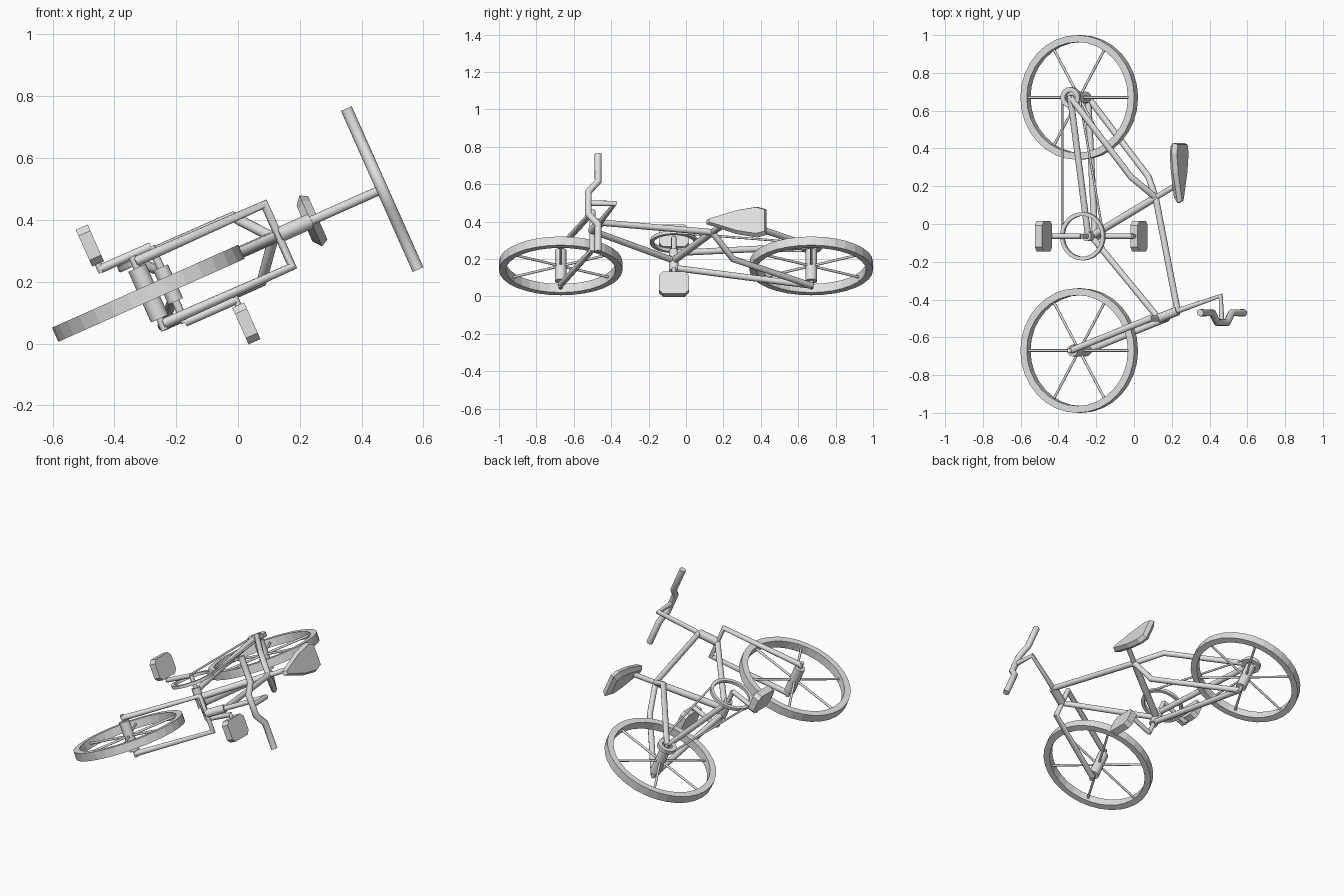
import bpy, bmesh
from math import radians, sin, cos, tau
from mathutils import Matrix, Vector

if "Cube" in bpy.data.objects:
    bpy.data.objects.remove(bpy.data.objects["Cube"], do_unlink=True)

# The bike is modelled upright (x across, y along, z up from axle height), then laid over
LEAN = Matrix.Translation((-0.29, 0, 0.163)) @ Matrix.Rotation(radians(66), 4, 'Y')
TUBE = 0.017

grey = bpy.data.materials.new("light grey")
grey.use_nodes = True
grey.diffuse_color = (0.75, 0.75, 0.75, 1)
grey.node_tree.nodes["Principled BSDF"].inputs["Base Color"].default_value = (0.75, 0.75, 0.75, 1)


def finish(obj, smooth=False):
    obj.data.materials.append(grey)
    obj.matrix_world = LEAN
    if smooth:
        bpy.ops.object.select_all(action='DESELECT')
        obj.select_set(True)
        bpy.context.view_layer.objects.active = obj
        bpy.ops.object.shade_smooth_by_angle(angle=radians(40))
    return obj


def from_bmesh(name, bm, smooth=False):
    bmesh.ops.recalc_face_normals(bm, faces=bm.faces)
    mesh = bpy.data.meshes.new(name)
    bm.to_mesh(mesh)
    bm.free()
    obj = bpy.data.objects.new(name, mesh)
    bpy.context.collection.objects.link(obj)
    return finish(obj, smooth)


def tube(name, points, radius=TUBE):
    curve = bpy.data.curves.new(name, 'CURVE')
    curve.dimensions = '3D'
    curve.bevel_depth = radius
    curve.bevel_resolution = 4
    curve.use_fill_caps = True
    spline = curve.splines.new('POLY')
    spline.points.add(len(points) - 1)
    for p, co in zip(spline.points, points):
        p.co = (*co, 1)
    obj = bpy.data.objects.new(name, curve)
    bpy.context.collection.objects.link(obj)
    bpy.ops.object.select_all(action='DESELECT')
    obj.select_set(True)
    bpy.context.view_layer.objects.active = obj
    bpy.ops.object.convert(target='MESH')
    return finish(bpy.context.view_layer.objects.active, True)


def ring(name, centre, inner, outer, width, sides=32):
    """Flat band with a rectangular section, turned about the x axis."""
    bm = bmesh.new()
    c = Vector(centre)
    section = [(-width, inner), (width, inner), (width, outer), (-width, outer)]
    loops = []
    for i in range(sides):
        a = tau * i / sides
        loops.append([bm.verts.new(c + Vector((x, r * cos(a), r * sin(a)))) for x, r in section])
    for i in range(sides):
        p, q = loops[i], loops[(i + 1) % sides]
        for j in range(4):
            k = (j + 1) % 4
            bm.faces.new((p[j], p[k], q[k], q[j]))
    return from_bmesh(name, bm)


# Wheels with hubs and six spokes
for end, y in (("front", -0.67), ("rear", 0.67)):
    ring(end + "_rim", (0, y, 0), 0.293, 0.33, 0.025)
    tube(end + "_hub", [(-0.09, y, 0), (0.09, y, 0)], 0.031)
    tube(end + "_axle", [(-0.13, y, 0), (0.13, y, 0)], 0.012)
    for i in range(3):
        d = Vector((0, sin(tau * i / 6), cos(tau * i / 6))) * 0.3
        hub = Vector((0, y, 0))
        tube(f"{end}_spokes_{i + 1}", [hub - d, hub + d], 0.007)

# Frame
bracket = Vector((0, -0.065, 0.07))
crown = (0, -0.50, 0.46)
head_top = (0, -0.46, 0.57)
cluster = (0, 0.14, 0.443)
tube("head_tube", [crown, head_top], 0.025)
tube("top_tube", [head_top, cluster])
tube("down_tube", [bracket, crown])
tube("seat_tube", [bracket, cluster], 0.02)
tube("seat_post", [cluster, (0, 0.21, 0.57)], 0.015)
tube("bottom_bracket", [bracket - Vector((0.06, 0, 0)), bracket + Vector((0.06, 0, 0))], 0.026)

# Rear stays
for side, s in (("left", 1), ("right", -1)):
    tube(side + "_seat_stay", [cluster, (s * 0.115, 0.25, 0.35), (s * 0.115, 0.67, 0)])
    tube(side + "_chain_stay", [(s * 0.045, -0.05, 0.07), (s * 0.115, 0.67, 0)])

# Fork
tube("fork", [(-0.11, -0.67, 0), (-0.11, -0.50, 0.46), (0.11, -0.50, 0.46), (0.11, -0.67, 0)])

# Stem and handlebar
tube("stem", [head_top, (0, -0.38, 0.82), (0, -0.515, 0.825)], 0.015)
half = [(0.285, -0.47), (0.125, -0.47), (0.065, -0.522)]
bar = [(-x, y, 0.828) for x, y in half] + [(x, y, 0.828) for x, y in reversed(half)]
tube("handlebar", bar, 0.019)

# Drivetrain
ring("chainring", bracket + Vector((-0.11, 0, 0)), 0.108, 0.128, 0.009)
ring("sprocket", (-0.11, 0.67, 0), 0.03, 0.055, 0.012, 20)
tube("upper_chain", [(-0.11, -0.065, 0.19), (-0.11, 0.67, 0.05)], 0.006)
tube("lower_chain", [(-0.11, -0.065, -0.05), (-0.11, 0.67, -0.05)], 0.006)
tube("crank_axle", [bracket - Vector((0.135, 0, 0)), bracket + Vector((0.135, 0, 0))], 0.013)

# Cranks and pedals
for side, s in (("left", 1), ("right", -1)):
    foot = bracket + Vector((s * 0.135, 0, s * 0.18))
    tube(side + "_crank", [bracket + Vector((s * 0.135, 0, 0)), foot], 0.014)
    tube(side + "_pedal_axle", [foot - Vector((s * 0.012, 0, 0)), foot + Vector((s * 0.05, 0, 0))], 0.011)
    bm = bmesh.new()
    size = Matrix.Diagonal((0.13, 0.16, 0.042, 1))
    bmesh.ops.create_cube(bm, size=1, matrix=Matrix.Translation(foot + Vector((s * 0.083, 0, 0))) @ size)
    upright = [e for e in bm.edges if abs(e.verts[0].co.z - e.verts[1].co.z) > 0.03]
    bmesh.ops.bevel(bm, geom=upright, offset=0.022, segments=1, affect='EDGES')
    from_bmesh(side + "_pedal", bm)

# Saddle: tapered outline, full at mid height and narrower above and below
outline = [(0.012, 0.11), (0.07, 0.27), (0.09, 0.38), (0.075, 0.43)]
outline += [(-x, y) for x, y in reversed(outline)]
bm = bmesh.new()
layers = []
for z, k in ((0.553, 0.7), (0.575, 1.0), (0.6, 0.85)):
    layers.append([bm.verts.new((x * k, 0.3 + (y - 0.3) * (0.5 + k / 2), z)) for x, y in outline])
for low, high in zip(layers, layers[1:]):
    for i in range(len(outline)):
        j = (i + 1) % len(outline)
        bm.faces.new((low[i], low[j], high[j], high[i]))
bm.faces.new(layers[0])
bm.faces.new(layers[-1])
from_bmesh("saddle", bm)
